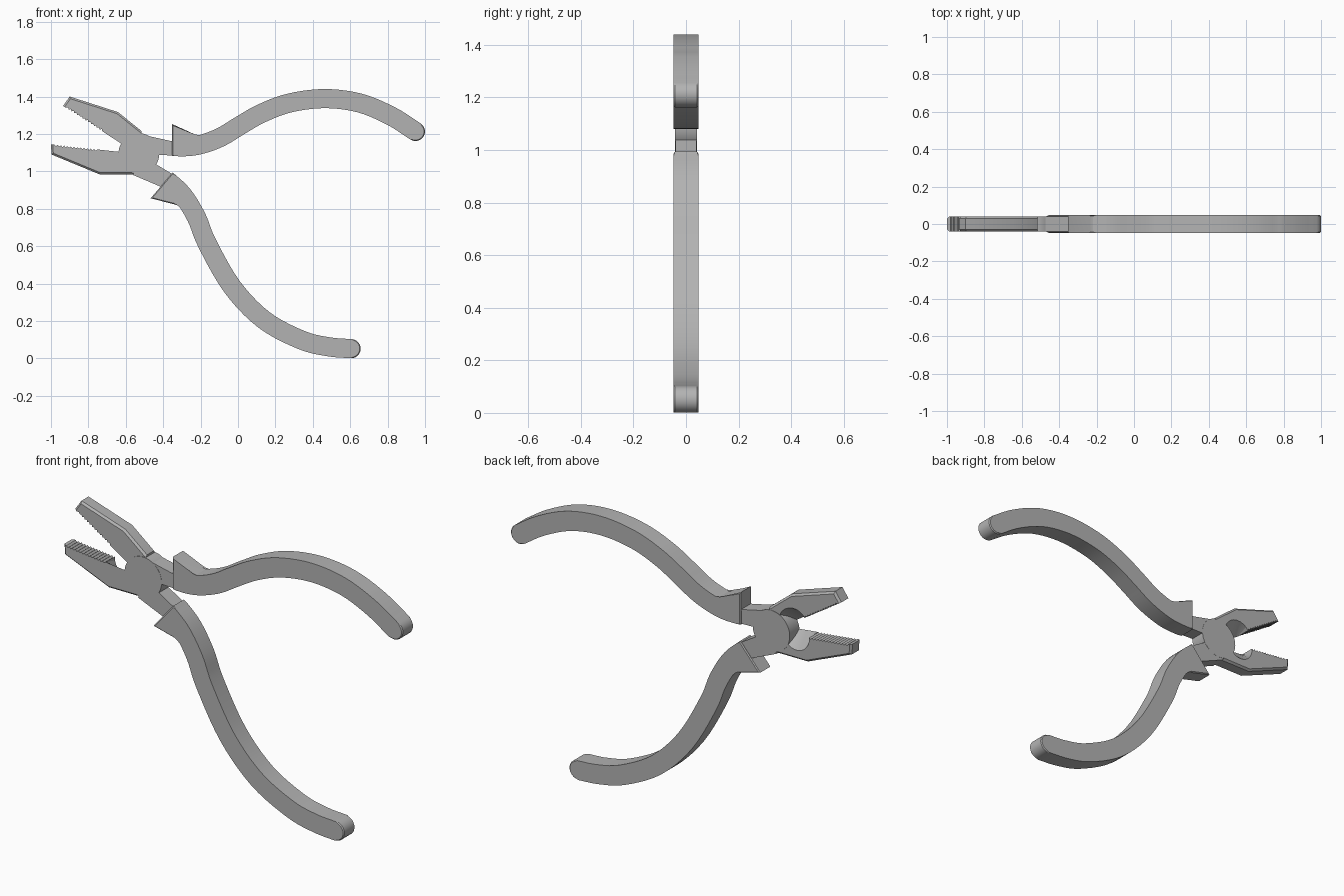
import bpy, bmesh, math
from mathutils import Vector

cube = bpy.data.objects.get("Cube")
if cube:
    bpy.data.objects.remove(cube, do_unlink=True)

steel = bpy.data.materials.new("grey_steel")
steel.use_nodes = True
colour = (0.45, 0.45, 0.45, 1)
steel.diffuse_color = colour
steel.node_tree.nodes["Principled BSDF"].inputs["Base Color"].default_value = colour


def slab(name, front, half, back=None, chamfer=0, rim=None):
    """Plate between a front and a back outline in x, z; the first rim edges are chamfered."""
    bm = bmesh.new()
    back = back or front
    n = len(front)
    f = [bm.verts.new((p[0], -half, p[1])) for p in front]
    b = [bm.verts.new((p[0], half, p[1])) for p in back]
    bm.faces.new(f)
    bm.faces.new(b[::-1])
    for i in range(n):
        j = (i + 1) % n
        bm.faces.new((f[j], f[i], b[i], b[j]))
    if chamfer:
        count = n if rim is None else rim
        edges = [bm.edges.get((ring[i], ring[(i + 1) % n])) for ring in (f, b) for i in range(count)]
        bmesh.ops.bevel(bm, geom=edges, offset=chamfer, segments=1, affect='EDGES')
    bmesh.ops.recalc_face_normals(bm, faces=bm.faces)
    mesh = bpy.data.meshes.new(name)
    bm.to_mesh(mesh)
    bm.free()
    mesh.shade_smooth()
    mesh.set_sharp_from_angle(angle=math.radians(25))
    mesh.materials.append(steel)
    obj = bpy.data.objects.new(name, mesh)
    bpy.context.collection.objects.link(obj)
    return obj


def spline(points, steps=5):
    """Smooth curve through the points."""
    p = [Vector(q) for q in points]
    p = [2 * p[0] - p[1]] + p + [2 * p[-1] - p[-2]]
    out = []
    for i in range(1, len(p) - 2):
        a, b, c, d = p[i - 1:i + 3]
        for k in range(steps):
            t = k / steps
            out.append(0.5 * (2 * b + (c - a) * t + (2 * a - 5 * b + 4 * c - d) * t * t
                              + (3 * b - a - 3 * c + d) * t ** 3))
    return out + [p[-2]]


def handle(name, path, guard, side, r=0.051):
    """Curved grip with a round end and a pointed finger guard on one side."""
    tip, base = map(Vector, guard)
    line = spline(path)
    reach = (base - line[0]).length
    guarded, plain = [], []
    for i, c in enumerate(line):
        t = (line[min(i + 1, len(line) - 1)] - line[max(i - 1, 0)]).normalized()
        nrm = Vector((-t.y, t.x)) * side
        if (c - line[0]).length > reach:
            guarded.append(c + nrm * r)
        plain.append(c - nrm * r)
    cap = [line[-1] + r * (nrm * math.cos(a) + t * math.sin(a))
           for a in (math.pi * k / 12 for k in range(1, 12))]
    slab(name, [tip, base] + guarded + cap + plain[::-1], 0.047, chamfer=0.005)


def jaw(name, tip_in, outer, pivot, notch_end, side, teeth=14, grip=0.25):
    """Jaw with a toothed tip and a notch that widens from the front to the back."""
    tip, end = Vector(tip_in), Vector(notch_end)
    along = (end - tip).normalized()
    out = Vector((-along.y, along.x)) * side
    start = tip + along * grip
    body = [tip] + [Vector(p) for p in outer] + [Vector(pivot)]
    front, back = list(body), list(body)
    for k in range(13):
        a = math.pi * k / 12
        p = (start + end) / 2 + (end - start) / 2 * math.cos(a)
        front.append(p)
        back.append(p + out * 0.078 * math.sin(a))
    # Gripping teeth
    for k in range(2 * teeth - 1, 1, -1):
        p = tip + along * grip * k / (2 * teeth) + out * (0.008 if k % 2 else 0)
        front.append(p)
        back.append(p)
    slab(name, front, 0.039, back, chamfer=0.01, rim=len(outer))


# Pivot disc
centre = Vector((-0.53, 1.095))
slab("pivot_disc", [centre + 0.109 * Vector((math.cos(a), math.sin(a)))
                    for a in (math.tau * k / 48 for k in range(48))], 0.041)

# Jaws
jaw("upper_jaw", (-0.935, 1.35), [(-0.9, 1.4), (-0.642, 1.317), (-0.515, 1.215)],
    centre, (-0.585, 1.123), 1)
jaw("lower_jaw", (-1.0, 1.145), [(-0.997, 1.09), (-0.738, 0.983), (-0.56, 0.983)],
    centre, (-0.6, 1.1), -1)

# Necks joining the disc to the handles
slab("upper_neck", [(-0.53, 1.2), (-0.34, 1.158), (-0.34, 1.085), (-0.53, 1.09)], 0.04)
slab("lower_neck", [centre, (-0.45, 1.045), (-0.35, 0.985), (-0.4, 0.912), (-0.56, 0.98)], 0.04)

# Handles with finger guards
handle("upper_handle",
       [(-0.353, 1.132), (-0.257, 1.133), (-0.176, 1.15), (-0.086, 1.186), (0.011, 1.245),
        (0.128, 1.311), (0.278, 1.366), (0.465, 1.389), (0.652, 1.365), (0.82, 1.295), (0.949, 1.213)],
       [(-0.353, 1.253), (-0.235, 1.194)], 1)
handle("lower_handle",
       [(-0.383, 0.956), (-0.296, 0.874), (-0.222, 0.754), (-0.165, 0.615), (-0.031, 0.382),
        (0.14, 0.205), (0.34, 0.098), (0.485, 0.062), (0.605, 0.052)],
       [(-0.467, 0.856), (-0.342, 0.824)], -1)
